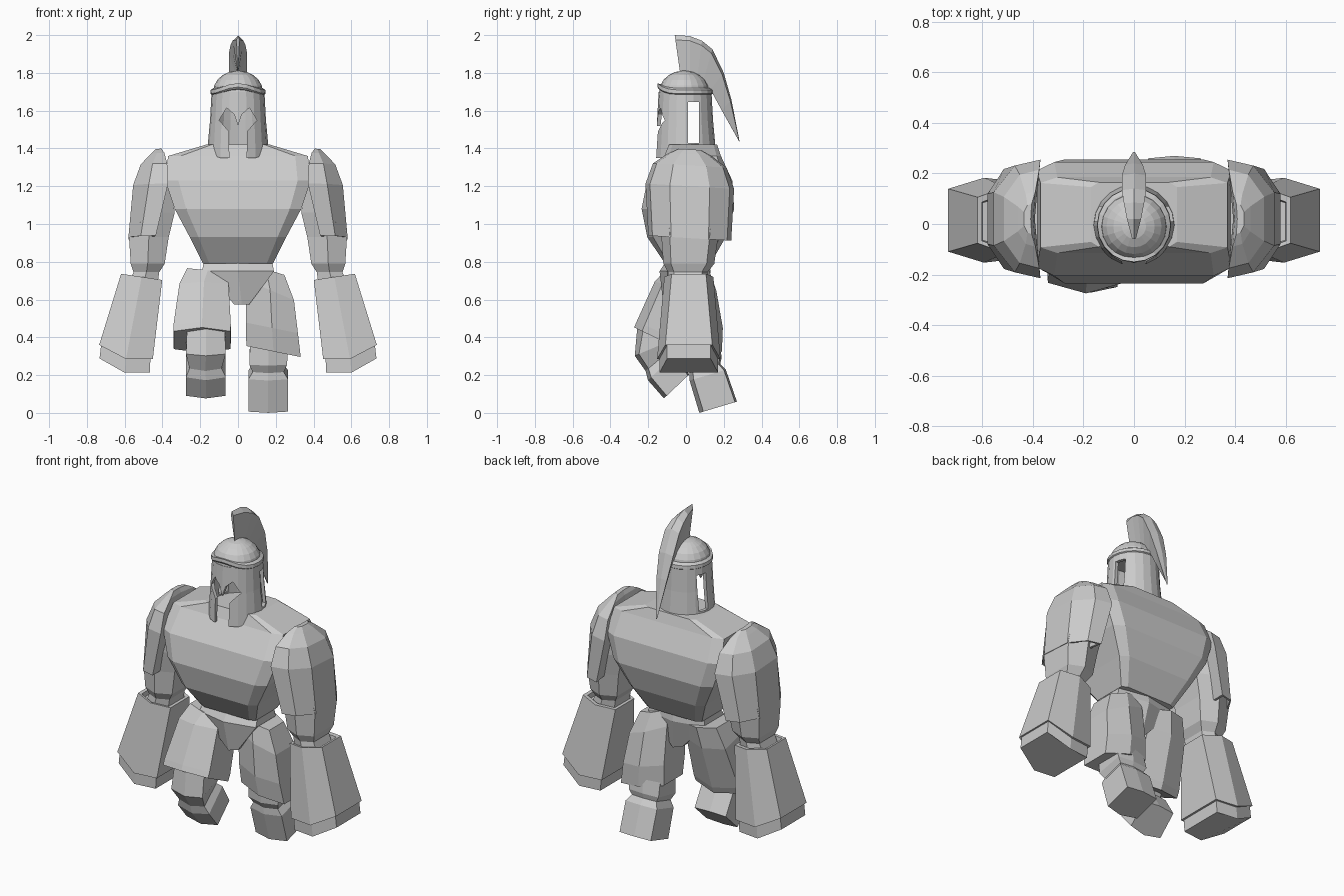
import bpy
import bmesh
from math import sin, cos, pi
from mathutils import Vector, Euler

cube = bpy.data.objects.get("Cube")
if cube:
    bpy.data.objects.remove(cube, do_unlink=True)

stone = bpy.data.materials.new("light grey stone")
stone.use_nodes = True
GREY = (0.6, 0.6, 0.6, 1)
stone.diffuse_color = GREY
stone.node_tree.nodes["Principled BSDF"].inputs["Base Color"].default_value = GREY

# Cross-section profiles in unit space
HEX = [(1, -.7), (1, .7), (0, 1), (-1, .7), (-1, -.7), (0, -1)]
FIST = [(1, -.74), (1, .74), (0, 1), (-1, .9), (-1, -.9), (0, -1)]
FOOT = [(1, -.78), (1, .9), (0, 1), (-1, .9), (-1, -.78), (0, -1)]
SLEEVE = [(-1, -1), (-.75, 0), (-1, 1), (.1, .9), (1, .45), (1, -.45), (.1, -.9)]
CHEST = [(1, -.85), (1, .85), (.82, 1), (-.82, 1), (-1, .85), (-1, -.85), (-.82, -1), (.82, -1)]
ROUND = [(cos(i * pi / 10), sin(i * pi / 10)) for i in range(20)]


def ring(center, hx, hy, rx=0, ry=0, profile=HEX, bend=0):
    """Placed cross-section; bend lifts its outer half."""
    rot = Euler((rx, ry, 0))
    out = []
    for u, v in profile:
        p = Vector((hx * u, hy * v, bend * max(0, u)))
        p.rotate(rot)
        out.append(p + Vector(center))
    return out


def loft(name, rings, closed=False, mirror=1):
    """Skin a list of equal-length rings, capped or joined end to end."""
    bm = bmesh.new()
    rows = [[bm.verts.new((p[0] * mirror, p[1], p[2])) for p in r] for r in rings]
    n = len(rows[0])
    pairs = list(zip(rows, rows[1:]))
    if closed:
        pairs.append((rows[-1], rows[0]))
    else:
        bm.faces.new(rows[0])
        bm.faces.new(rows[-1])
    for a, b in pairs:
        for i in range(n):
            j = (i + 1) % n
            bm.faces.new((a[i], a[j], b[j], b[i]))
    bmesh.ops.recalc_face_normals(bm, faces=bm.faces)
    mesh = bpy.data.meshes.new(name)
    bm.to_mesh(mesh)
    bm.free()
    mesh.materials.append(stone)
    obj = bpy.data.objects.new(name, mesh)
    bpy.context.collection.objects.link(obj)
    return obj


def cut(target, cutter):
    cutter.hide_render = True
    mod = target.modifiers.new("cut", 'BOOLEAN')
    mod.operation = 'DIFFERENCE'
    mod.solver = 'EXACT'
    mod.object = cutter
    bpy.context.view_layer.objects.active = target
    bpy.ops.object.modifier_apply(modifier=mod.name)
    bpy.data.objects.remove(cutter, do_unlink=True)


# Torso: z, half width, front y, back y
torso = [(.79, .185, -.11, .13), (.93, .255, -.205, .21), (1.08, .335, -.235, .255),
         (1.23, .385, -.205, .245), (1.36, .37, -.115, .185), (1.42, .17, -.09, .165)]
loft("torso", [ring((0, (f + b) / 2, z), hx, (b - f) / 2, profile=CHEST)
               for z, hx, f, b in torso])
loft("pelvis", [ring((0, .01, .81), .18, .11), ring((0, -.005, .75), .19, .135),
                ring((.02, -.01, .575), .04, .11)])

# Arms
for side, s in (("left", 1), ("right", -1)):
    # Hollow shoulder sleeve: z, inner x, outer x, half depth
    sleeve = [(1.0, .46, .565, .2), (.925, .45, .57, .205),
              (.925, .435, .58, .22), (1.2, .37, .555, .235), (1.31, .375, .515, .195),
              (1.37, .39, .46, .11), (1.395, .405, .435, .06)]
    loft(side + "_shoulder_sleeve",
         [ring(((a + b) / 2, .02, z), (b - a) / 2, h, rx=-.06, profile=SLEEVE)
          for z, a, b, h in sleeve], mirror=s)
    loft(side + "_upper_arm", [
        ring((.42, .02, 1.25), .06, .17), ring((.445, .02, 1.06), .11, .165),
        ring((.472, .02, .93), .105, .15), ring((.478, .015, .79), .09, .135),
        ring((.485, .01, .745), .068, .105), ring((.50, .01, .69), .075, .105)], mirror=s)
    loft(side + "_gauntlet", [
        ring((.51, .01, .69), .09, .105, ry=-.15), ring((.51, .01, .718), .092, .11, ry=-.15),
        ring((.51, .015, .72), .11, .13, ry=-.15),
        ring((.593, .015, .285), .142, .168, profile=FIST, bend=.075),
        ring((.593, .015, .285), .13, .155, profile=FIST, bend=.075)], mirror=s)
    loft(side + "_hand", [
        ring((.593, .015, .3), .13, .155, profile=FIST, bend=.075),
        ring((.60, .015, .213), .133, .155, profile=FIST, bend=.075)], mirror=s)

# Left leg, planted behind
loft("left_thigh", [
    ring((.15, .02, .76), .1, .1, ry=.3), ring((.17, .03, .65), .137, .13, ry=.4),
    ring((.18, .05, .45), .14, .145, ry=.2), ring((.188, .06, .325), .147, .13, ry=.2),
    ring((.188, .06, .325), .13, .115, ry=.2)])
loft("left_foot", [
    ring((.165, .08, .4), .1, .1), ring((.16, .09, .27), .1, .1, rx=.2, profile=FOOT),
    ring((.16, .10, .235), .082, .085, rx=.29, profile=FOOT),
    ring((.16, .115, .2), .105, .1, rx=.29, profile=FOOT),
    ring((.16, .17, .03), .105, .104, rx=.29, profile=FOOT)])

# Right leg, lifted forward
loft("right_thigh", [
    ring((-.16, .01, .755), .11, .12, ry=.1), ring((-.18, -.03, .66), .13, .14, rx=-.25),
    ring((-.19, -.12, .42), .152, .155, rx=-.42), ring((-.19, -.135, .385), .15, .155, rx=-.45),
    ring((-.19, -.135, .385), .13, .14, rx=-.45)])
loft("right_foot", [
    ring((-.17, -.15, .43), .1, .11, rx=-.2),
    ring((-.17, -.17, .345), .105, .11, rx=.4, profile=FOOT),
    ring((-.172, -.145, .28), .085, .09, rx=.7, profile=FOOT),
    ring((-.17, -.125, .245), .105, .105, rx=.76, profile=FOOT),
    ring((-.17, -.05, .14), .105, .092, rx=.76, profile=FOOT)])


# Helmet shell with cheek guards dropping at the front
def helmet_ring(r, z, drop=0.0, peak=0.0):
    out = []
    for u, v in ROUND:
        front = max(0, -v)
        out.append((r * u, -.005 + r * v, z - drop * min(1, front * 1.4) + peak * front ** 4))
    return out


helmet = loft("helmet", [
    helmet_ring(.16, 1.42, drop=.07), helmet_ring(.148, 1.55), helmet_ring(.14, 1.70),
    helmet_ring(.12, 1.70), helmet_ring(.128, 1.55), helmet_ring(.14, 1.42, drop=.07)],
    closed=True)
# Face opening with eye peaks and nose guard
half = [(.045, 1.3), (.048, 1.49), (.1, 1.55), (.06, 1.615), (.02, 1.58)]
face = half + [(0, 1.52)] + [(-x, z) for x, z in reversed(half)]
cut(helmet, loft("face_cutter", [[(x, y, z) for x, z in face] for y in (-.3, -.03)]))
# Side slots
slot = [(.01, 1.43), (.07, 1.43), (.07, 1.645), (.01, 1.645)]
cut(helmet, loft("slot_cutter", [[(x, y, z) for y, z in slot] for x in (-.3, .3)]))

loft("helmet_brow_band", [
    helmet_ring(.14, 1.685, peak=.03), helmet_ring(.147, 1.69, peak=.035),
    helmet_ring(.145, 1.71, peak=.035), helmet_ring(.13, 1.72, peak=.02)])
loft("helmet_dome", [ring((0, -.01, 1.70 + .112 * sin(a)), .132 * cos(a), .132 * cos(a),
                          profile=ROUND) for a in (0, .3, .6, .9, 1.2, 1.5)])

# Crest: outer y, z, inner y, z, half width
crest = [(-.06, 2.0, -.03, 1.79, .008), (.02, 1.995, .02, 1.79, .028),
         (.085, 1.97, .06, 1.77, .04), (.14, 1.925, .09, 1.75, .048),
         (.2, 1.8, .13, 1.71, .048), (.24, 1.66, .19, 1.6, .035),
         (.285, 1.43, .278, 1.445, .004)]
rows = []
for oy, oz, iy, iz, w in crest:
    my, mz = oy * .88 + iy * .12, oz * .88 + iz * .12
    rows.append([(0, oy, oz), (w, my, mz), (0, iy, iz), (-w, my, mz)])
loft("helmet_crest", rows)
